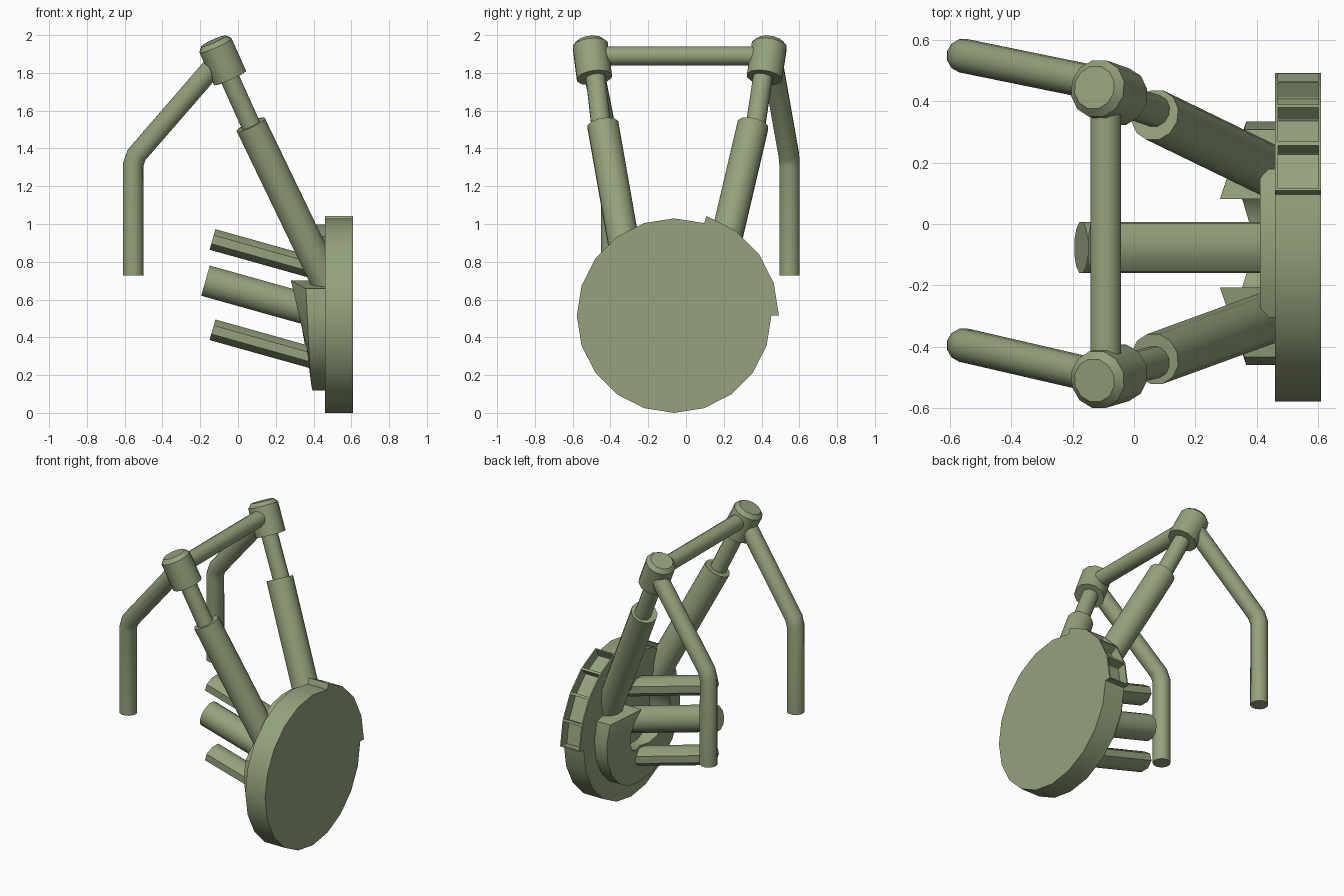
import bpy, bmesh, math
from mathutils import Vector

if "Cube" in bpy.data.objects:
    bpy.data.objects.remove(bpy.data.objects["Cube"])

OLIVE = bpy.data.materials.new("olive_green")
OLIVE.diffuse_color = (0.296, 0.361, 0.202, 1)
OLIVE.use_nodes = True
OLIVE.node_tree.nodes["Principled BSDF"].inputs["Base Color"].default_value = OLIVE.diffuse_color
CY, CZ = -0.063, 0.515          # disc centre in the y-z plane


def finish(name, bm, angle=50):
    bmesh.ops.recalc_face_normals(bm, faces=bm.faces)
    me = bpy.data.meshes.new(name)
    bm.to_mesh(me)
    bm.free()
    me.materials.append(OLIVE)
    ob = bpy.data.objects.new(name, me)
    bpy.context.collection.objects.link(ob)
    bpy.context.view_layer.objects.active = ob
    ob.select_set(True)
    bpy.ops.object.shade_smooth_by_angle(angle=math.radians(angle))
    ob.select_set(False)
    return ob


def loft(bm, rings, closed=True):
    """Skin a list of vertex rings and cap both ends."""
    n = len(rings[0])
    for a, b in zip(rings, rings[1:]):
        for i in range(n):
            j = (i + 1) % n
            bm.faces.new((a[i], a[j], b[j], b[i]))
    bm.faces.new(rings[0])
    bm.faces.new(rings[-1])


def rod(name, path, radii, sides=12, flat=1.0, angle=50):
    """Tube along a path, mitred at the bends; flat squashes it vertically."""
    pts = [Vector(p) for p in path]
    bm = bmesh.new()
    rings = []
    for i, p in enumerate(pts):
        d0 = (pts[i] - pts[i - 1]).normalized() if i else (pts[1] - pts[0]).normalized()
        d1 = (pts[i + 1] - pts[i]).normalized() if i < len(pts) - 1 else d0
        d = (d0 + d1).normalized()
        side = Vector((0, 1, 0)) - d * d.y
        if side.length < 0.1:
            side = Vector((1, 0, 0)) - d * d.x
        side.normalize()
        up = d.cross(side)
        ring = []
        for k in range(sides):
            t = math.tau * (k + 0.5) / sides
            ring.append(bm.verts.new(p + radii[i] * (side * math.cos(t) + up * math.sin(t) * flat)))
        rings.append(ring)
    loft(bm, rings)
    return finish(name, bm, angle)


def polar(x, r, deg):
    a = math.radians(deg)
    return (x, CY + r * math.cos(a), CZ + r * math.sin(a))


def slab(bm, outline, x0, x1):
    """Extrude (radius, degrees) points between two x planes."""
    loft(bm, [[bm.verts.new(polar(x, r, d)) for r, d in outline] for x in (x0, x1)])


# Main disc with a raised rim section holding four pockets
bm = bmesh.new()
outline = [(0.555, 18 * i) for i in range(5)] + [(0.515, 18 * i) for i in range(4, 21)]
slab(bm, outline, 0.46, 0.61)
bmesh.ops.recalc_face_normals(bm, faces=bm.faces)
pockets = []
for f in bm.faces:
    c = f.calc_center_median()
    if len(f.verts) == 4 and math.hypot(c.y - CY, c.z - CZ) > 0.54:
        pockets.append(f)
bmesh.ops.inset_individual(bm, faces=pockets, thickness=0.012, depth=0)
for f in pockets:
    n = f.normal.copy()
    for v in bmesh.ops.extrude_discrete_faces(bm, faces=[f])["faces"][0].verts:
        v.co -= n * 0.06
finish("disc", bm, 30)

# Upper backing plate behind the disc
bm = bmesh.new()
arc = [(0.485, 60 + 12 * i) for i in range(6)]
slab(bm, arc + [(0.3, 120), (0.3, 60)], 0.41, 0.47)
finish("upper_plate", bm, 30)

# U-shaped collar, deeper toward its two upper tips
bm = bmesh.new()
rings = []
for i in range(13):
    s = (i - 6) / 6
    u = abs(s)
    ao, ai = -90 + 111 * s, -90 + 142 * s
    ri = 0.15 + 0.085 * u
    rings.append([bm.verts.new(polar(*p)) for p in (
        (0.47, 0.397, ao), (0.395 - 0.035 * u, 0.397, ao),
        (0.395 - 0.115 * u, ri, ai), (0.47, ri, ai))])
loft(bm, rings)
finish("collar", bm, 30)

# Three pegs sloping out of the collar
SLOPE = -0.28
for name, x, z, r, flat, sides in (("upper_peg", -0.135, 0.918, 0.085, 0.72, 8),
                                   ("middle_peg", -0.172, 0.70, 0.086, 1.0, 12),
                                   ("lower_peg", -0.135, 0.44, 0.085, 0.72, 8)):
    rod(name, [(x, -0.077, z), (0.5, -0.077, z + (0.5 - x) * SLOPE)], (r, r), sides, flat,
        40 if sides == 8 else 50)

# Two struts, each with sleeve, piston, drum joint and bent hanger
for label, top, bottom, hang in (("near", (-0.51, -0.485, -0.44), -0.29, -0.395),
                                 ("far", (0.445, 0.415, 0.355), 0.155, 0.548)):
    y_top, y_low, y_sleeve = top
    sleeve_end = Vector((0.068, y_sleeve, 1.525))
    rod(label + "_sleeve", [sleeve_end, (0.48, bottom, 0.67)], (0.085, 0.085))
    rod(label + "_piston", [(-0.07, y_low, 1.83), sleeve_end + Vector((0.04, 0, -0.09))],
        (0.053, 0.053))
    a, b = Vector((-0.129, y_top, 1.968)), Vector((-0.043, y_low, 1.775))
    rod(label + "_drum", [a, a.lerp(b, 0.12), b], (0.072, 0.096, 0.096), 12, 1.0, 35)
    start = Vector((-0.1, y_top + 0.01, 1.87))
    bend = Vector((-0.555, hang, 1.345))
    rod(label + "_hanger", [start, bend.lerp(start, 0.04), bend + Vector((0, 0, -0.03)),
                            (-0.555, hang, 0.728)], (0.056,) * 4)

# Bar joining the two drums
rod("crossbar", [(-0.092, -0.5, 1.89), (-0.092, 0.43, 1.89)], (0.052, 0.052))
